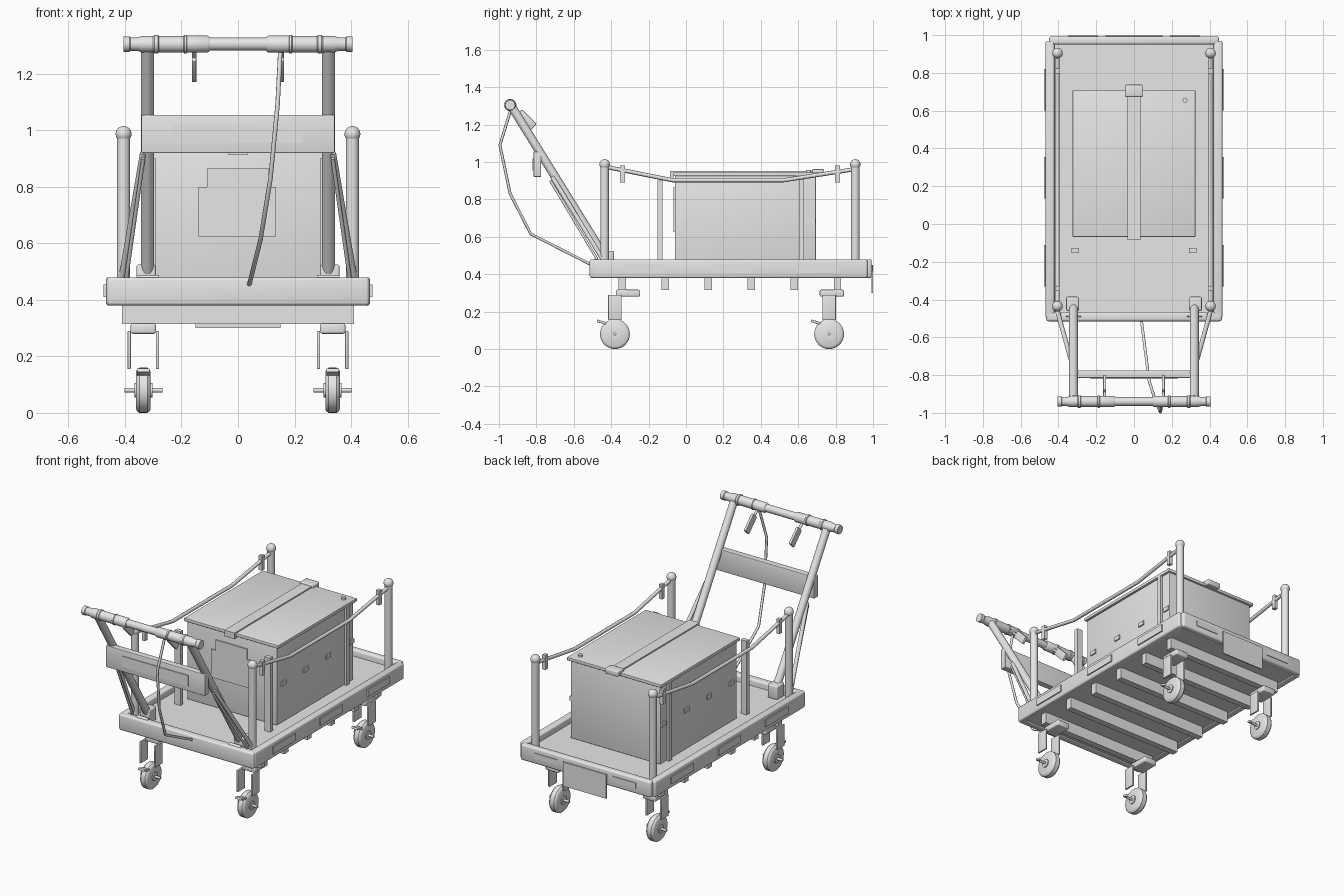
import bpy, bmesh, math
from mathutils import Vector, Matrix

old = bpy.data.objects.get("Cube")
if old:
    bpy.data.objects.remove(old, do_unlink=True)

grey = bpy.data.materials.new("light_grey")
grey.use_nodes = True
grey.diffuse_color = (0.8, 0.8, 0.8, 1)
grey.node_tree.nodes["Principled BSDF"].inputs["Base Color"].default_value = (0.8, 0.8, 0.8, 1)
parts = []


def add(name, data):
    ob = bpy.data.objects.new(name, data)
    data.materials.append(grey)
    bpy.context.scene.collection.objects.link(ob)
    parts.append(ob)
    return ob


def from_bmesh(name, bm):
    bmesh.ops.recalc_face_normals(bm, faces=bm.faces[:])
    mesh = bpy.data.meshes.new(name)
    bm.to_mesh(mesh)
    bm.free()
    return add(name, mesh)


def box(name, x, y, z, bevel=0, tilt=0):
    """Box from (min, max) ranges, turned about x by tilt."""
    bm = bmesh.new()
    bmesh.ops.create_cube(bm, size=1)
    size = [r[1] - r[0] for r in (x, y, z)]
    bmesh.ops.scale(bm, vec=size, verts=bm.verts[:])
    if bevel:
        bmesh.ops.bevel(bm, geom=bm.edges[:], offset=bevel, segments=3,
                        profile=0.5, affect='EDGES')
    ob = from_bmesh(name, bm)
    ob.location = [(r[0] + r[1]) / 2 for r in (x, y, z)]
    ob.rotation_euler.x = tilt
    return ob


def span(centre, width):
    return (centre - width / 2, centre + width / 2)


def turned(name, start, end, profile, sides=24):
    """Lathe along start-end; profile holds (distance, radius) pairs."""
    start, end = Vector(start), Vector(end)
    bm = bmesh.new()
    rings = []
    for d, r in profile:
        rings.append([bm.verts.new((r * math.cos(a), r * math.sin(a), d))
                      for a in (2 * math.pi * i / sides for i in range(sides))])
    for a, b in zip(rings, rings[1:]):
        for i in range(sides):
            j = (i + 1) % sides
            bm.faces.new((a[i], a[j], b[j], b[i]))
    bm.faces.new(rings[0])
    bm.faces.new(rings[-1])
    turn = (end - start).to_track_quat('Z', 'Y').to_matrix().to_4x4()
    bm.transform(Matrix.Translation(start) @ turn)
    return from_bmesh(name, bm)


def rod(name, start, end, r, sides=24):
    length = (Vector(end) - Vector(start)).length
    return turned(name, start, end, [(0, r), (length, r)], sides)


def ball(name, centre, r):
    bm = bmesh.new()
    bmesh.ops.create_uvsphere(bm, u_segments=24, v_segments=14, radius=r)
    ob = from_bmesh(name, bm)
    ob.location = centre


def rope(name, points, r):
    curve = bpy.data.curves.new(name, 'CURVE')
    curve.dimensions = '3D'
    curve.bevel_depth = r
    curve.bevel_resolution = 2
    curve.use_fill_caps = True
    line = curve.splines.new('POLY')
    line.points.add(len(points) - 1)
    for p, co in zip(line.points, points):
        p.co = (*co, 1)
    add(name, curve)


# Deck, frame rails and cross slats
box("deck", (-0.43, 0.43), (-0.49, 0.97), (0.385, 0.44))
box("front_rail", (-0.465, 0.465), (-0.515, -0.465), (0.38, 0.48), 0.012)
box("back_rail", (-0.45, 0.45), (0.95, 0.993), (0.38, 0.48), 0.012)
for i in range(6):
    box("cross_slat", (-0.41, 0.41), span(-0.34 + 0.23 * i, 0.04), (0.315, 0.385))
box("back_plate", (-0.15, 0.15), (0.993, 1.0), (0.30, 0.45))
for x in (-0.27, 0.27):
    box("back_reflector", span(x, 0.16), (0.99, 0.997), (0.415, 0.45))

for s, side in ((1, "left"), (-1, "right")):
    # Side rail with plates
    box(side + "_rail", span(s * 0.445, 0.046), (-0.5, 0.97), (0.38, 0.48), 0.01)
    for y in (-0.22, 0.245, 0.71):
        box(side + "_rail_plate", span(s * 0.471, 0.009), span(y, 0.22), (0.41, 0.455))

    # Corner posts and sagging side rope
    for y in (-0.435, 0.905):
        rod(side + "_post", (s * 0.405, y, 0.43), (s * 0.405, y, 0.985), 0.023)
        ball(side + "_post_cap", (s * 0.405, y, 0.987), 0.028)
    rope(side + "_rope", [(s * 0.405, -0.435, 0.975), (s * 0.405, -0.07, 0.902),
                          (s * 0.405, 0.52, 0.902), (s * 0.405, 0.905, 0.962)], 0.011)
    for y in (-0.34, 0.81):
        box(side + "_rope_clip", span(s * 0.405, 0.022), span(y, 0.026), (0.89, 0.98))
    box(side + "_stake", span(s * 0.31, 0.04), span(-0.14, 0.027), (0.43, 0.9))

    # Casters
    for y, plate_y in ((-0.38, -0.31), (0.765, 0.78)):
        x = s * 0.335
        box("caster_plate", span(x, 0.09), span(plate_y, 0.13), (0.28, 0.317), 0.008)
        for dx in (-0.05, 0.05):
            box("caster_fork", span(x + dx, 0.012), span(y, 0.072), (0.155, 0.29), 0.003)
        turned("wheel", (x - 0.026, y, 0.08), (x + 0.026, y, 0.08),
               [(0, 0.066), (0.004, 0.074), (0.012, 0.08), (0.04, 0.08),
                (0.048, 0.074), (0.052, 0.066)], 32)
        rod("hub", (x - 0.032, y, 0.08), (x + 0.032, y, 0.08), 0.026)
        rod("axle", (x - 0.067, y, 0.08), (x + 0.067, y, 0.08), 0.008, 12)
        box("brake_pedal", span(x, 0.045), span(y - 0.065, 0.065), span(0.142, 0.014),
            0.003, -0.3)

    # Handle uprights, hinges and braces
    x = s * 0.32
    rod(side + "_upright", (x, -0.42, 0.47), (x, -0.928, 1.29), 0.023)
    box(side + "_hinge", span(s * 0.325, 0.068), (-0.46, -0.385), (0.44, 0.525), 0.008)
    rod(side + "_hinge_pin", (x - 0.04, -0.48, 0.475), (x + 0.04, -0.48, 0.475), 0.013, 16)
    rod(side + "_brace", (s * 0.41, -0.445, 0.48), (s * 0.335, -0.715, 0.92), 0.012, 16)
    rod(side + "_inner_brace", (s * 0.395, -0.475, 0.48), (s * 0.335, -0.725, 0.9), 0.007, 12)

    # Hand grip and lever
    turned(side + "_grip", (s * 0.1, -0.94, 1.305), (s * 0.405, -0.94, 1.305),
           [(0, 0.025), (0.008, 0.03), (0.08, 0.03), (0.083, 0.033), (0.09, 0.033),
            (0.093, 0.029), (0.18, 0.029), (0.183, 0.033), (0.195, 0.033), (0.2, 0.029),
            (0.24, 0.029), (0.255, 0.024), (0.28, 0.024), (0.284, 0.027), (0.305, 0.027)])
    box(side + "_lever", span(s * 0.155, 0.016), span(-0.855, 0.11), span(1.225, 0.048),
        0.003, -math.radians(45))
    rod(side + "_lever_arm", (s * 0.155, -0.94, 1.3), (s * 0.155, -0.87, 1.24), 0.008, 12)

# Handle bar and cross board
rod("handle_bar", (-0.15, -0.94, 1.305), (0.15, -0.94, 1.305), 0.023)
box("cross_board", (-0.342, 0.342), (-0.815, -0.775), (0.92, 1.055), 0.004)
box("board_plate", (-0.23, 0.23), (-0.82, -0.814), (0.955, 1.02))

# Crate with lid, strap and placard
box("crate", (-0.31, 0.31), (-0.06, 0.695), (0.44, 0.93), 0.004)
box("lid", (-0.325, 0.325), (-0.068, 0.708), (0.925, 0.945), 0.003)
box("strap", (-0.035, 0.035), (-0.085, 0.71), (0.943, 0.953))
box("strap_front", (-0.035, 0.035), (-0.085, -0.066), (0.915, 0.953))
box("buckle", (-0.046, 0.046), (0.675, 0.738), (0.93, 0.962), 0.005)
rod("lid_knob", (0.27, 0.655, 0.94), (0.27, 0.655, 0.957), 0.013, 16)
box("placard", (-0.14, 0.135), (-0.067, -0.058), (0.625, 0.80))
box("placard_top", (-0.11, 0.108), (-0.067, -0.058), (0.80, 0.865))
for s in (-1, 1):
    box("crate_band", span(s * 0.314, 0.024), (0.605, 0.632), (0.44, 0.928))
    for y in (-0.0, 0.22, 0.44, 0.67):
        box("crate_latch", span(s * 0.312, 0.012), span(y, 0.045), span(0.685, 0.026))

# Brake cable
rope("cable", [(0.15, -0.935, 1.285), (0.14, -0.995, 1.09), (0.115, -0.94, 0.83),
               (0.08, -0.83, 0.615), (0.04, -0.515, 0.455)], 0.008)

# Smooth shading with sharp edges kept
for ob in bpy.context.selected_objects:
    ob.select_set(False)
for ob in parts:
    if ob.type == 'MESH':
        ob.select_set(True)
        bpy.context.view_layer.objects.active = ob
bpy.ops.object.shade_smooth_by_angle(angle=math.radians(35))
